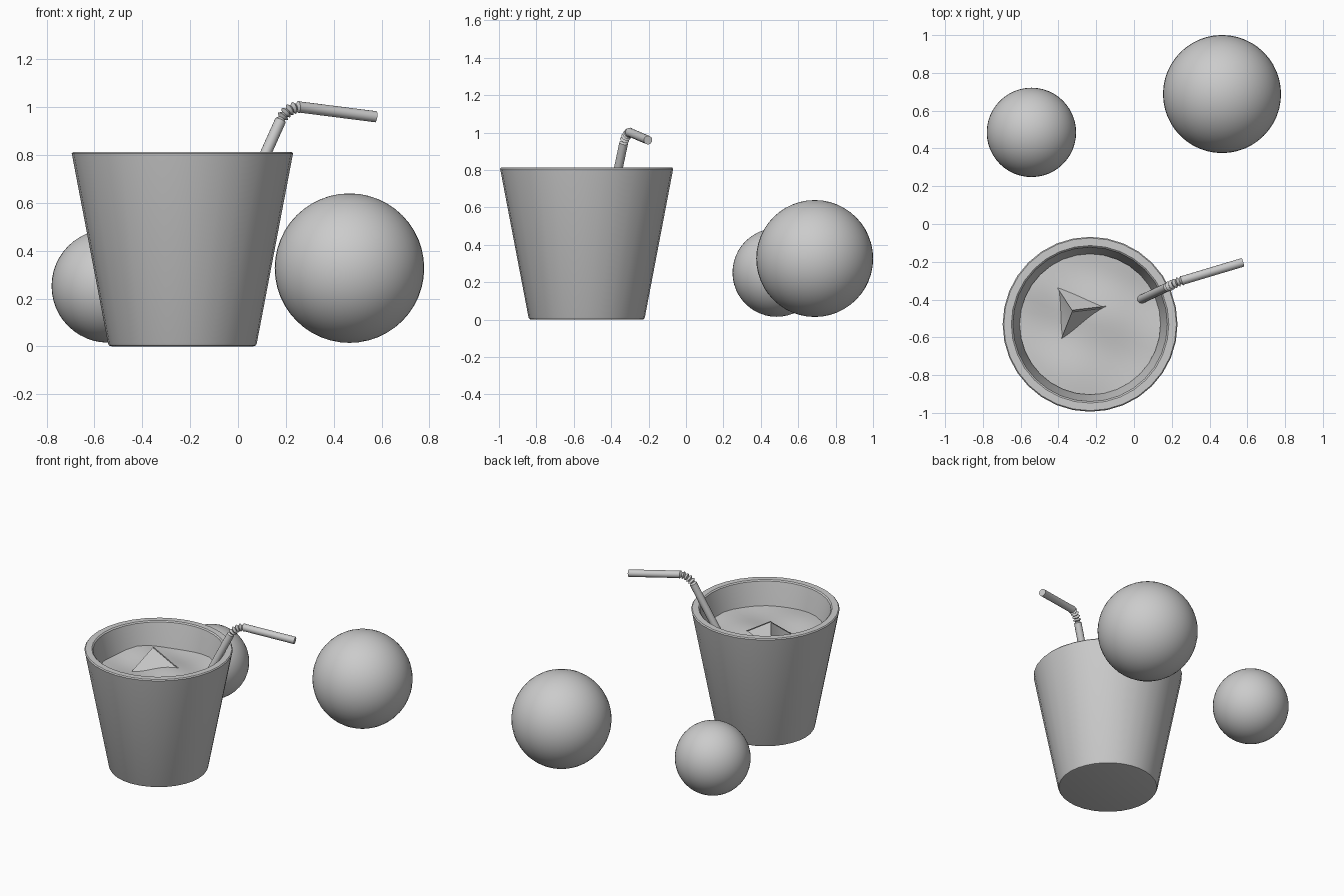
import bpy, bmesh, math
from mathutils import Vector, Matrix

if "Cube" in bpy.data.objects:
    bpy.data.objects.remove(bpy.data.objects["Cube"])

CUP = Vector((-0.2325, -0.531, 0))


def finish(name, bm, angle=35):
    bmesh.ops.recalc_face_normals(bm, faces=bm.faces)
    me = bpy.data.meshes.new(name)
    bm.to_mesh(me)
    bm.free()
    ob = bpy.data.objects.new(name, me)
    bpy.context.collection.objects.link(ob)
    bpy.ops.object.select_all(action='DESELECT')
    ob.select_set(True)
    bpy.context.view_layer.objects.active = ob
    bpy.ops.object.shade_smooth_by_angle(angle=math.radians(angle))
    return ob


def skin(bm, rings):
    # bridge successive vertex rings and cap both ends
    n = len(rings[0])
    for a, b in zip(rings, rings[1:]):
        for i in range(n):
            j = (i + 1) % n
            bm.faces.new((a[i], a[j], b[j], b[i]))
    bm.faces.new(rings[0])
    bm.faces.new(rings[-1])


def lathe(name, profile, n=32, height=None, angle=35):
    bm = bmesh.new()
    rings = []
    for r, z in profile:
        ring = []
        for i in range(n):
            t = 2 * math.pi * i / n
            p = CUP + Vector((r * math.cos(t), r * math.sin(t), z))
            if height and z > 0.5:
                p.z = height(p.x - CUP.x, p.y - CUP.y)
            ring.append(bm.verts.new(p))
        rings.append(ring)
    skin(bm, rings)
    return finish(name, bm, angle)


def tube(name, path, n=16):
    # path: list of (centre, direction, radius)
    bm = bmesh.new()
    rings = []
    for c, d, r in path:
        d = d.normalized()
        u = d.cross(Vector((0.4, -0.9, 0.1))).normalized()
        v = d.cross(u)
        rings.append([bm.verts.new(c + r * (math.cos(t) * u + math.sin(t) * v))
                      for t in (2 * math.pi * i / n for i in range(n))])
    skin(bm, rings)
    return finish(name, bm)


# Tapered cup with thick wall and slightly rounded edges
lathe("cup", [(0.295, 0.0), (0.306, 0.003), (0.311, 0.012), (0.461, 0.798),
              (0.463, 0.806), (0.457, 0.813), (0.417, 0.813), (0.409, 0.806),
              (0.372, 0.64), (0.27, 0.05)])


# Rippled drink filling the cup
def ripple(x, y):
    return 0.655 + 0.009 * (math.sin(11 * x + 3 * y + 1) * math.cos(9 * y - 2 * x)
                            + 0.7 * math.sin(17 * y + 6 * x))


lathe("drink", [(0.265, 0.06), (0.373, 0.655)]
      + [(0.373 * k / 12, 0.655) for k in range(11, 0, -1)] + [(0.005, 0.655)],
      32, ripple, 60)

# Tilted ice cube, one corner poking out of the drink
apex = Vector((-0.32, -0.46, 0.765))
ea = Vector((-0.075, 0.115, -0.1)).normalized()
eb = Vector((0.145, 0.027, -0.1))
eb = (eb - ea * eb.dot(ea)).normalized()
ec = ea.cross(eb)
if ec.z > 0:
    ec = -ec
size = 0.25
bm = bmesh.new()
bmesh.ops.create_cube(bm, size=size)
axes = Matrix((ea, eb, ec)).transposed()
for v in bm.verts:
    v.co = apex + axes @ (v.co + Vector((1, 1, 1)) * size / 2)
bmesh.ops.bevel(bm, geom=bm.edges[:], offset=0.007, segments=2, profile=0.5,
                affect='EDGES')
finish("ice_cube", bm, 30)

# Bendy straw: straight stem, ridged bend, straight mouthpiece
R = 0.0235
stem_end = Vector((0.178, -0.333, 0.945))
mouth_start = Vector((0.262, -0.297, 1.0))
mouth_end = Vector((0.576, -0.203, 0.96))
d1 = (stem_end - Vector((0.05, -0.393, 0.66))).normalized()
d2 = (mouth_end - mouth_start).normalized()
path = [(stem_end - d1 * 0.65, d1, R), (stem_end, d1, R)]
h1 = stem_end + d1 * 0.036
h2 = mouth_start - d2 * 0.036
STEPS = 11
for k in range(1, STEPS):
    t = k / STEPS
    s = 1 - t
    c = s**3 * stem_end + 3 * s * s * t * h1 + 3 * s * t * t * h2 + t**3 * mouth_start
    d = s * s * (h1 - stem_end) + 2 * s * t * (h2 - h1) + t * t * (mouth_start - h2)
    path.append((c, d, 0.014 if k % 2 else 0.026))
path += [(mouth_start, d2, R), (mouth_end, d2, R)]
tube("straw", path)

# Two balls behind the cup
for name, loc, r in (("large_ball", (0.466, 0.688, 0.327), 0.3125),
                     ("small_ball", (-0.543, 0.485, 0.252), 0.2365)):
    bm = bmesh.new()
    bmesh.ops.create_uvsphere(bm, u_segments=48, v_segments=24, radius=r,
                              matrix=Matrix.Translation(loc))
    finish(name, bm)
